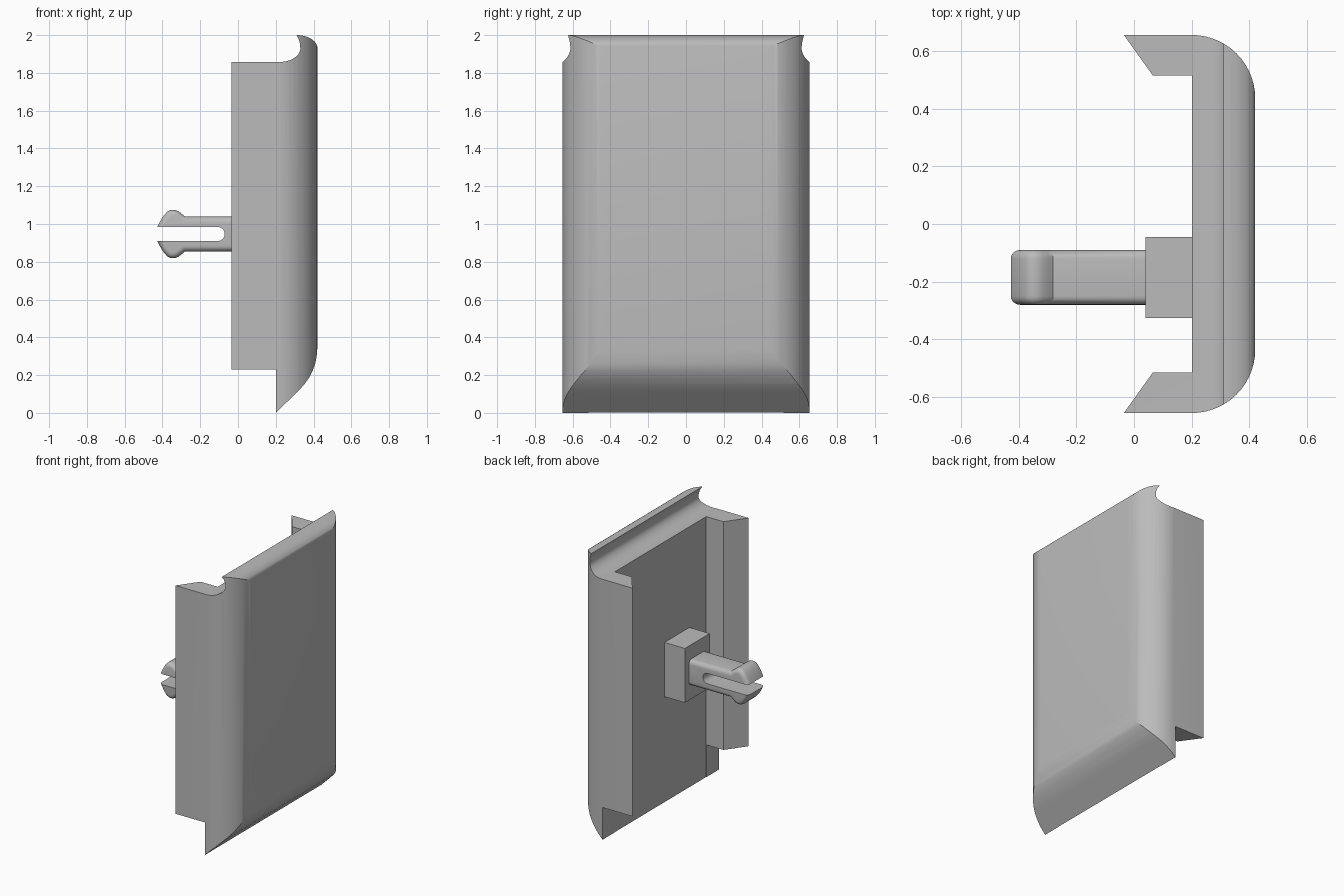
import bpy, bmesh, math

cube = bpy.data.objects.get("Cube")
if cube:
    bpy.data.objects.remove(cube, do_unlink=True)

grey = bpy.data.materials.new("plain grey")
grey.use_nodes = True
grey.diffuse_color = (0.5, 0.5, 0.5, 1)
grey.node_tree.nodes["Principled BSDF"].inputs["Base Color"].default_value = grey.diffuse_color


def arc(cx, cy, rx, ry, start, end, steps=14):
    angles = [math.radians(start + (end - start) * i / steps) for i in range(steps + 1)]
    return [(cx + rx * math.cos(a), cy + ry * math.sin(a)) for a in angles]


def prism(name, outline, axis, low, high, round_edge=None, radius=0.03):
    """Extrude an outline along y or z, optionally rounding chosen rim edges."""
    def place(p, t):
        return (p[0], t, p[1]) if axis == "y" else (p[0], p[1], t)
    bm = bmesh.new()
    face = bm.faces.new([bm.verts.new(place(p, low)) for p in outline])
    new = bmesh.ops.extrude_face_region(bm, geom=[face])["geom"]
    shift = place((0, 0), high - low)
    bmesh.ops.translate(bm, vec=shift, verts=[v for v in new if isinstance(v, bmesh.types.BMVert)])
    bmesh.ops.recalc_face_normals(bm, faces=bm.faces)
    if round_edge:
        rim = [e for e in bm.edges if round_edge(e)]
        bmesh.ops.bevel(bm, geom=rim, offset=radius, segments=5, profile=0.5,
                        affect="EDGES", clamp_overlap=True)
        bmesh.ops.recalc_face_normals(bm, faces=bm.faces)
    mesh = bpy.data.meshes.new(name)
    bm.to_mesh(mesh)
    bm.free()
    mesh.materials.append(grey)
    obj = bpy.data.objects.new(name, mesh)
    bpy.context.collection.objects.link(obj)
    return obj


def activate(obj):
    bpy.ops.object.select_all(action="DESELECT")
    obj.select_set(True)
    bpy.context.view_layer.objects.active = obj


def smooth(obj):
    activate(obj)
    bpy.ops.object.shade_smooth_by_angle(angle=math.radians(28))


# Cover: channel-shaped plan, trimmed by the side silhouette
half = [(0.201, 0.515), (0.065, 0.515), (-0.035, 0.655)] + arc(0.2, 0.435, 0.22, 0.22, 90, 0)
plan = half + [(x, -y) for x, y in reversed(half)]
cover = prism("cover_panel", plan, "z", -0.1, 2.1)

side = [(0.2, 0), (0.27, 0.068), (0.325, 0.122)]
side += [(0.352, 0.152), (0.375, 0.184), (0.395, 0.222), (0.41, 0.265), (0.418, 0.31), (0.421, 0.36)]
side += arc(0.31, 1.93, 0.111, 0.07, 0, 90)
side += [(0.321, 1.98), (0.328, 1.955)]
side += arc(0.22, 1.93, 0.11, 0.072, 0, -90)
side += [(-0.1, 1.858), (-0.1, 0.23), (0.2, 0.23)]
trim = prism("side_trim", side, "y", -0.8, 0.8)
trim.hide_render = True

mod = cover.modifiers.new("trim", "BOOLEAN")
mod.operation = "INTERSECT"
mod.solver = "EXACT"
mod.object = trim
activate(cover)
bpy.ops.object.modifier_apply(modifier=mod.name)
bpy.data.objects.remove(trim, do_unlink=True)
smooth(cover)

# Mounting block on the inner face
block = [(0.04, -0.325), (0.21, -0.325), (0.21, -0.045), (0.04, -0.045)]
prism("mounting_block", block, "z", 0.753, 1.14)

# Split snap clip with a barbed head
MID = 0.947
upper = [(0.05, 0.092), (-0.28, 0.092), (-0.295, 0.104), (-0.315, 0.12), (-0.335, 0.128),
         (-0.355, 0.128), (-0.375, 0.118), (-0.395, 0.095), (-0.413, 0.066), (-0.427, 0.037)]
outer = upper + [(x, -z) for x, z in reversed(upper)]
slot = arc(-0.107, 0, 0.037, 0.037, -90, 90, 12)
count = len(upper)
clip_outline = outer[:count] + slot[::-1] + outer[count:]
clip_outline = [(x, z + MID) for x, z in clip_outline]


def on_outer_rim(edge):
    a, b = (v.co for v in edge.verts)
    along_profile = abs(a.y - b.y) < 0.001
    outside = all(abs(p.z - MID) > 0.0365 for p in (a, b))
    in_slot = all(abs(p.z - MID) < 0.038 for p in (a, b))
    at_root = a.x > 0.04 and b.x > 0.04
    return along_profile and outside and not in_slot and not at_root


smooth(prism("snap_clip", clip_outline, "y", -0.28, -0.09, on_outer_rim))
